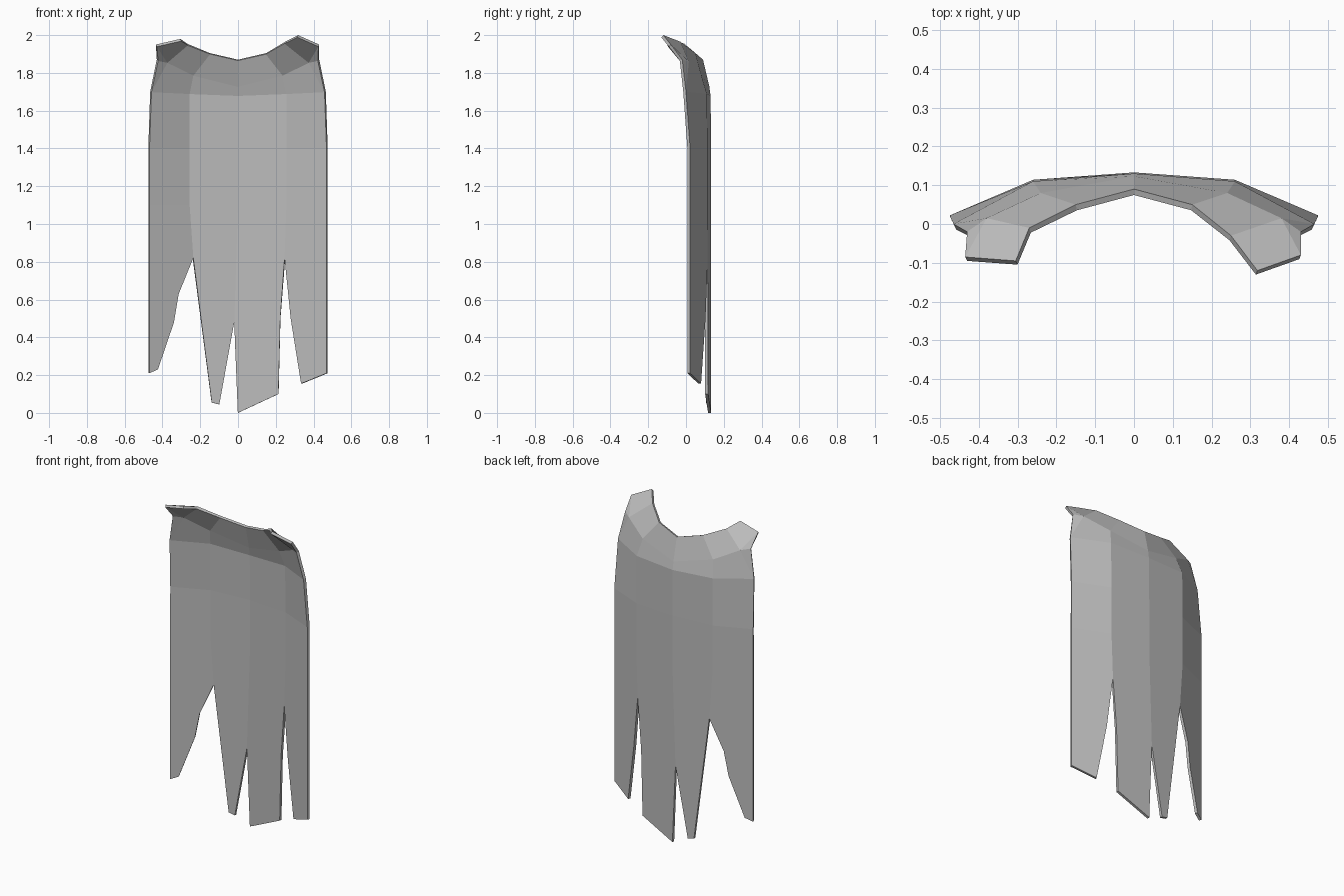
import bpy
import bmesh

# Remove only the default object
if "Cube" in bpy.data.objects:
    bpy.data.objects.remove(bpy.data.objects["Cube"], do_unlink=True)

# Single cloth colour
cloth = bpy.data.materials.new("grey cloth")
cloth.use_nodes = True
grey = (0.5, 0.5, 0.5, 1.0)
cloth.diffuse_color = grey
cloth.node_tree.nodes["Principled BSDF"].inputs["Base Color"].default_value = grey

EDGE, FOLD = 0.475, 0.26


def drape(x):
    """Depth of the hanging cloth, bent at the centre and at two side folds."""
    distance = abs(x)
    if distance < FOLD:
        return 0.133 - 0.019 * distance / FOLD
    return 0.114 - 0.092 * (distance - FOLD) / (EDGE - FOLD)


bm = bmesh.new()


def panel(points, flip=False):
    """Add one face; two-value points (x, z) are laid on the drape."""
    corners = []
    for point in points:
        if len(point) == 2:
            x, z = point
            point = (x, drape(x), z)
        corners.append(bm.verts.new(point))
    if flip:
        corners.reverse()
    bm.faces.new(corners)


# Neck, shoulder and upper back panels, one side at a time
def upper_half(side, tip, corner, neck):
    hem_mid = (0, 0.13, 1.68)
    hem_fold = (side * FOLD, 0.11, 1.69)
    hem_edge = (side * 0.465, 0.0, 1.7)
    back_mid = (0, 0.123, 1.73)
    back_fold = (side * 0.24, 0.08, 1.79)
    shoulder = (side * 0.38, 0.015, 1.86)
    arm_edge = (side * 0.43, -0.02, 1.87)
    neck_mid = (0, 0.09, 1.87)
    neck_side = (side * 0.15, 0.05, 1.905)
    chest_fold = (side * FOLD, drape(FOLD), 1.4)
    chest_mid = (0, drape(0), 1.4)
    chest_edge = (side * EDGE, drape(EDGE), 1.4)

    faces = (
        (chest_mid, chest_fold, hem_fold, hem_mid),
        (chest_fold, chest_edge, hem_edge, hem_fold),
        (hem_mid, hem_fold, back_fold, back_mid),
        (hem_fold, hem_edge, shoulder, back_fold),
        (hem_edge, arm_edge, shoulder),
        (back_mid, back_fold, neck_side, neck_mid),
        (back_fold, shoulder, neck, neck_side),
        (shoulder, corner, tip, neck),
        (shoulder, arm_edge, corner),
    )
    for face in faces:
        panel(face, flip=side < 0)


upper_half(1, tip=(0.318, -0.12, 2.0), corner=(0.43, -0.08, 1.95), neck=(0.25, -0.03, 1.965))
upper_half(-1, tip=(-0.305, -0.095, 1.98), corner=(-0.435, -0.085, 1.95), neck=(-0.27, -0.01, 1.955))

# Plain middle panels
columns = (-EDGE, -FOLD, 0, FOLD, EDGE)
for left, right in zip(columns, columns[1:]):
    panel([(left, 1.1), (right, 1.1), (right, 1.4), (left, 1.4)])

# Torn strips: only the ragged lower outline is listed for each
strips = (
    [(-EDGE, 0.21), (-0.43, 0.23), (-0.345, 0.48), (-0.32, 0.63), (-0.24, 0.82)],
    [(-0.24, 0.82), (-0.14, 0.055), (-0.1, 0.045), (-0.02, 0.48)],
    [(-0.02, 0.48), (0, 0.0), (0.215, 0.1), (0.225, 0.5), (0.25, 0.82)],
    [(0.25, 0.82), (0.285, 0.5), (0.34, 0.155), (EDGE, 0.21)],
)
for outline, left, right in zip(strips, columns, columns[1:]):
    panel(outline + [(right, 1.1), (left, 1.1)])

# Weld the panels into one sheet
bmesh.ops.remove_doubles(bm, verts=bm.verts, dist=0.001)
mesh = bpy.data.meshes.new("torn_cape")
bm.to_mesh(mesh)
bm.free()
mesh.materials.append(cloth)
cape = bpy.data.objects.new("torn_cape", mesh)
bpy.context.collection.objects.link(cape)

# Cloth thickness, grown towards the wearer
thickness = cape.modifiers.new("cloth thickness", "SOLIDIFY")
thickness.thickness = 0.016
thickness.offset = 1
